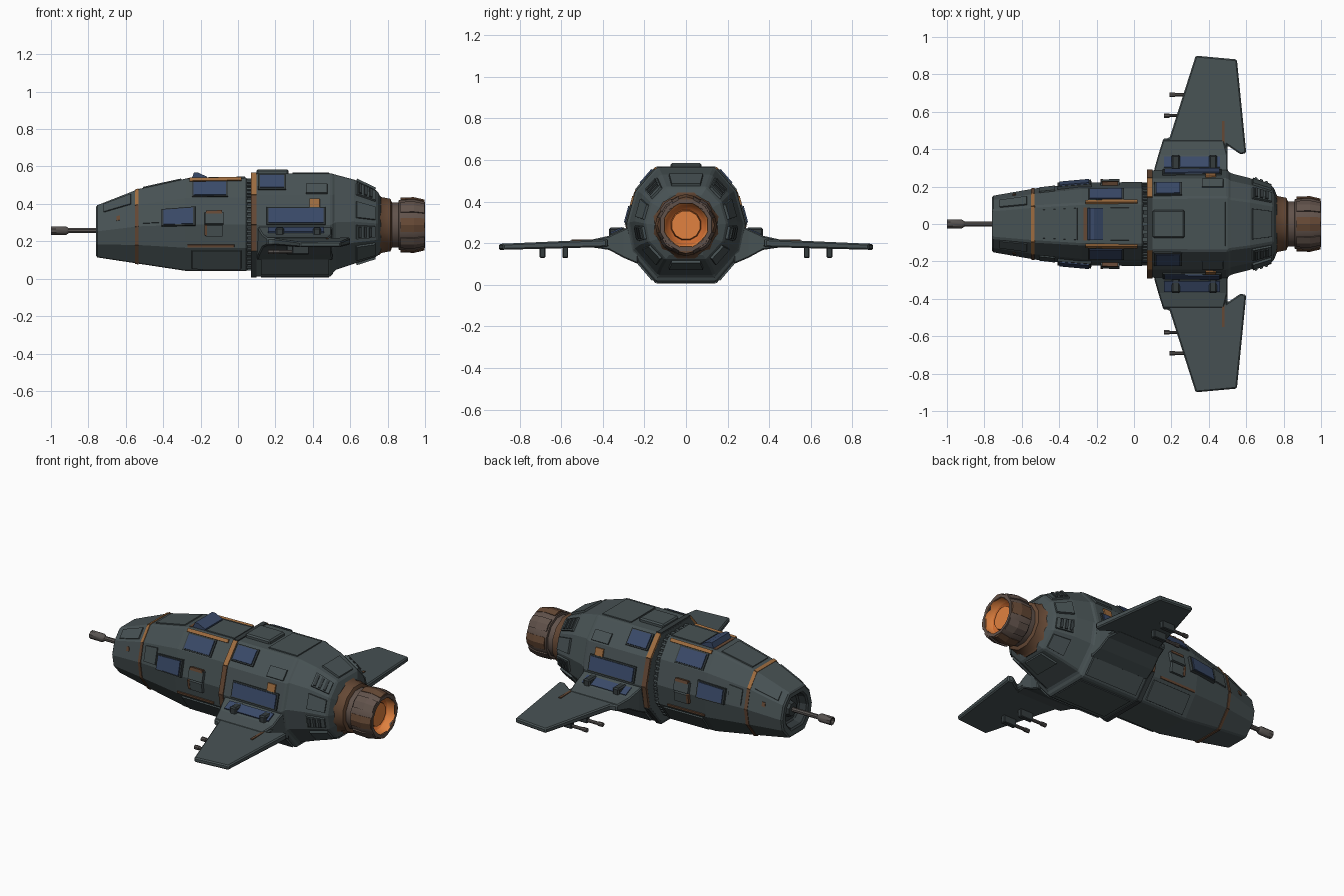
import bpy, bmesh, math
from mathutils import Vector

if "Cube" in bpy.data.objects:
    bpy.data.objects.remove(bpy.data.objects["Cube"])

def material(name, r, g, b):
    m = bpy.data.materials.new(name)
    m.diffuse_color = (r, g, b, 1)
    m.use_nodes = True
    m.node_tree.nodes["Principled BSDF"].inputs["Base Color"].default_value = m.diffuse_color
    return m

HULL = material("hull grey", 0.064, 0.084, 0.088)
DARK = material("dark grey", 0.035, 0.045, 0.048)
BLUE = material("panel blue", 0.042, 0.068, 0.14)
ORANGE = material("stripe ochre", 0.34, 0.15, 0.05)
RUST = material("rust brown", 0.13, 0.065, 0.035)
METAL = material("engine metal", 0.12, 0.085, 0.07)
GUN = material("gun metal", 0.10, 0.09, 0.085)
GLOW = material("engine glow", 0.75, 0.22, 0.05)
CORE = material("engine core", 0.62, 0.15, 0.03)

def make(name, verts, faces, mats, rule=None, bevel=0, smooth=False):
    bm = bmesh.new()
    vs = [bm.verts.new(v) for v in verts]
    for f in faces:
        bm.faces.new([vs[i] for i in f])
    bmesh.ops.recalc_face_normals(bm, faces=bm.faces[:])
    if rule:
        for f in bm.faces:
            f.material_index = rule(f.calc_center_median())
    me = bpy.data.meshes.new(name)
    bm.to_mesh(me)
    bm.free()
    ob = bpy.data.objects.new(name, me)
    bpy.context.collection.objects.link(ob)
    for m in (mats if isinstance(mats, list) else [mats]):
        me.materials.append(m)
    if bevel:
        b = ob.modifiers.new("bevel", 'BEVEL')
        b.width, b.segments, b.limit_method = bevel, 1, 'ANGLE'
    if smooth:
        bpy.context.view_layer.objects.active = ob
        ob.select_set(True)
        bpy.ops.object.shade_smooth_by_angle(angle=math.radians(40))
        ob.select_set(False)
    return ob

def loft(name, rings, mats, **kw):
    n = len(rings[0])
    faces = [(i*n+j, i*n+(j+1) % n, (i+1)*n+(j+1) % n, (i+1)*n+j)
             for i in range(len(rings)-1) for j in range(n)]
    faces += [tuple(range(n)), tuple(range((len(rings)-1)*n, len(rings)*n))]
    return make(name, [v for r in rings for v in r], faces, mats, **kw)

def box(name, x, y, z, mat, bevel=0.0):
    return loft(name, [[(a, y[0], z[0]), (a, y[1], z[0]), (a, y[1], z[1]), (a, y[0], z[1])] for a in x],
                mat, bevel=bevel)

def lathe(name, prof, y, z, mats, n=12, **kw):
    rings = [[(x, y+r*math.cos(2*math.pi*(i+.5)/n), z+r*math.sin(2*math.pi*(i+.5)/n)) for i in range(n)]
             for x, r in prof]
    return loft(name, rings, mats, smooth=True, **kw)

# Ten-sided fuselage section, placed by (x, half width, bottom z, top z)
HALF = [(.5, 1), (.85, .79), (1, .5), (.91, .25), (.5, 0)]
PROF = HALF + [(-y, t) for y, t in reversed(HALF)]

def ring(s):
    x, w, b, t = s
    return [(x, y*w, b+(t-b)*h) for y, h in PROF]

FRONT = [(-.76, .15, .115, .39), (-.53, .19, .08, .48), (-.28, .22, .042, .535), (.05, .225, .04, .54)]
REAR = [(.07, .285, .012, .563), (.5, .288, .012, .563), (.515, .272, .045, .558), (.62, .245, .08, .53),
        (.745, .2, .12, .47)]
loft("front_hull", [ring((-.70, .095, .175, .335)), ring((-.757, .105, .16, .35))] +
     [ring(s) for s in FRONT] + [ring((.052, .18, .09, .48))], [HULL, DARK],
     rule=lambda c: int(-.75 < c.x < -.69), bevel=.008)
loft("rear_hull", [ring((.068, .2, .08, .5))] + [ring(s) for s in REAR] + [ring((.765, .15, .15, .43))],
     HULL, bevel=.008)
loft("hull_joint", [ring((.03, .21, .055, .525)), ring((.09, .21, .055, .525))], DARK)

def surf(hull, x, k, u):
    for a, b in zip(hull, hull[1:]):
        if x <= b[0]:
            break
    f = (x-a[0])/(b[0]-a[0])
    r = ring([p+(q-p)*f for p, q in zip(a, b)])
    return Vector(r[k]).lerp(Vector(r[(k+1) % 10]), u)

# Plate lying on hull side k; mirrored unless it is the top (9) or bottom (4)
def patch(name, hull, x0, x1, k, u0, u1, lift, mat, inset=.004):
    c = [surf(hull, *p) for p in ((x0, k, u0), (x1, k, u0), (x1, k, u1), (x0, k, u1))]
    mid = sum(c, Vector())/4
    n = (c[2]-c[0]).cross(c[3]-c[1]).normalized()
    if n.dot(mid-Vector((mid.x, 0, .28))) < 0:
        n.negate()
    low = [p-n*.02 for p in c]
    top = [p+n*lift+(mid-p).normalized()*inset for p in c]
    for s, tag in ((1, "left"), (-1, "right")):
        if s < 0 and k in (4, 9):
            break
        loft(name+"_"+tag, [[(v.x, v.y*s, v.z) for v in r] for r in (low, top)], mat)

# Painted bands around nose and front of rear hull
for k in (9, 0, 1, 2, 3, 4):
    patch("nose_band_%d" % k, FRONT, -.55, -.531, k, 0, 1, .004, ORANGE if k in (9, 0) else RUST, 0)
    patch("collar_%d" % k, REAR, .07, .1, k, 0, 1, .006, {0: ORANGE, 1: RUST, 2: RUST}.get(k, DARK), 0)

# Blue panels, each on a raised frame
for name, h, x0, x1, k, u0, u1, l in (
        ("side_window", FRONT, -.40, -.235, 1, .38, 1.0, .022),
        ("upper_window", FRONT, -.24, -.06, 0, .22, .92, .012),
        ("rear_upper_window", REAR, .115, .25, 0, .12, .72, .014),
        ("rear_side_window", REAR, .16, .46, 1, .45, .95, .014)):
    patch(name+"_frame", h, x0-.01, x1+.01, k, u0-.05, u1+.05, l-.006, DARK)
    patch(name, h, x0, x1, k, u0, u1, l, BLUE)

# Ochre and rust markings, hatches, armour plates
patch("roof_stripe", FRONT, -.26, .02, 0, 0, .16, .008, ORANGE, 0)
patch("roof_cross_stripe", FRONT, -.27, -.25, 9, .1, .9, .003, RUST, 0)
patch("side_hatch", FRONT, -.18, -.075, 1, .55, 1, .018, HULL)
patch("side_hatch_mark", FRONT, -.17, -.085, 1, .5, .62, .021, RUST, 0)
patch("side_hatch_lower", FRONT, -.175, -.08, 2, 0, .5, .016, HULL)
patch("side_hatch_edge", FRONT, -.18, -.165, 2, 0, .45, .018, RUST, 0)
patch("lower_stripe", FRONT, -.27, -.02, 2, .86, .97, .006, RUST, 0)
patch("nose_mark", FRONT, -.65, -.63, 1, .3, .55, .004, RUST, 0)
patch("nose_top_mark", FRONT, -.5, -.48, 9, .35, .65, .004, RUST, 0)
patch("rear_mark", REAR, .38, .44, 1, .12, .42, .008, ORANGE)
patch("rear_mark_panel", REAR, .36, .48, 0, .5, .95, .008, HULL)
patch("roof_plate", FRONT, -.16, .04, 9, .1, .9, .006, HULL)
patch("nose_plate", FRONT, -.51, -.3, 9, .1, .9, .006, HULL)
patch("nose_side_plate", FRONT, -.51, -.42, 1, .1, .9, .007, HULL)
patch("nose_slope_plate", FRONT, -.72, -.57, 0, .15, .85, .007, HULL)
patch("belly_slope_plate", FRONT, -.25, .02, 3, .1, .9, .008, HULL)
patch("rear_belly_slope_plate", REAR, .12, .49, 3, .1, .9, .01, HULL)
patch("rear_belly_plate", REAR, .12, .49, 4, .1, .9, .005, HULL)
patch("rear_roof_plate", REAR, .29, .49, 9, .08, .92, .006, HULL)
for k in (9, 0, 1, 2, 3, 4):
    patch("tail_plate_%d" % k, REAR, .63, .735, k, .15, .85, .012, HULL)
for i in range(3):
    patch("vent_%d" % i, REAR, .64+i*.028, .656+i*.028, 0, .2, .8, .02, DARK)
    patch("side_vent_%d" % i, REAR, .64+i*.028, .656+i*.028, 2, .2, .8, .02, DARK)

# Teeth around the hull joint
for k in (9, 0, 1, 2, 3, 4):
    for i in range(5):
        patch("joint_tooth_%d_%d" % (k, i), [(.04, .21, .055, .525), (.08, .21, .055, .525)],
              .045, .075, k, .05+i*.2, .15+i*.2, .012, HULL, 0)

# Roof hatch and raised roof window
box("roof_hatch", (.1, .27), (-.075, .075), (.55, .585), HULL, .008)
loft("roof_window", [[(-.25, y, .53), (-.235, y, .568), (-.215, y, .568), (-.165, y, .545), (-.165, y, .53)]
                     for y in (-.085, .085)], BLUE)

# Nose gun
lathe("nose_gun_barrel", [(-.92, .014), (-.69, .014)], 0, .257, GUN, 8)
lathe("nose_gun_muzzle", [(-.985, .014), (-1, .018), (-1, .025), (-.92, .025), (-.905, .015)], 0, .257, GUN, 8)
lathe("nose_gun_mount", [(-.73, .04), (-.69, .05)], 0, .257, DARK, 8)

# Engine: collar, neck, nozzle with glowing inside
EZ = .287
lathe("engine_collar", [(.73, .165), (.755, .165), (.765, .155), (.815, .145), (.825, .12)], 0, EZ,
      [DARK, RUST], rule=lambda c: int(c.x > .757))
lathe("engine_neck", [(.8, .125), (.88, .125)], 0, EZ, METAL)
lathe("nozzle", [(.855, .11), (.86, .138), (.94, .143), (1, .128), (1, .11), (.95, .1), (.93, .075), (.96, .07)],
      0, EZ, [METAL, GLOW, CORE],
      rule=lambda c: 0 if c.x < .86 or math.hypot(c.y, c.z-EZ) > .112 else (2 if abs(c.x-.94) < .008 else 1))
for i in range(8):
    a = i*math.pi/4
    rings = [[(x, r*math.cos(a+d), EZ+r*math.sin(a+d)) for r, d in
              ((ro-.02, -.27), (ro+.005, -.27), (ro+.009, 0), (ro+.005, .27), (ro-.02, .27))]
             for x, ro in ((.868, .137), (.94, .14), (.997, .127))]
    loft("nozzle_petal_%d" % i, rings, METAL if i % 2 else RUST)

# Wings, root fairings, brackets and wing guns
OUT = [(.12, .25), (.155, .455), (.19, .46), (.33, .9), (.55, .88), (.6, .38), (.57, .372), (.5, .42), (.5, .25)]
for s, tag in ((1, "left"), (-1, "right")):
    def wz(y):
        return .2-.035*(y-.4)
    loft("wing_"+tag, [[(x, y*s, wz(y)+d*(1.25-.5*y)) for x, y in OUT] for d in (-.018, .018)], HULL, bevel=.007)
    loft("wing_root_"+tag, [[(x0, y*s, z0), (x1, y*s, z0), (x1, y*s, z1), (x0, y*s, z1)]
                            for y, x0, x1, z0, z1 in ((.23, .1, .51, .1, .3), (.3, .11, .5, .13, .268),
                                                      (.37, .13, .5, .168, .236), (.45, .155, .48, .18, .218))],
         HULL, bevel=.006)
    make("root_panel_"+tag, [(x, y*s, z) for x, y, z in
                             ((.16, .305, .27), (.46, .305, .27), (.46, .36, .2455), (.16, .36, .2455))],
         [(0, 1, 2, 3)], BLUE).modifiers.new("thick", 'SOLIDIFY').thickness = .008
    for i, x in enumerate((.2, .4)):
        box("root_bracket_%d_%s" % (i, tag), (x, x+.045), sorted((.29*s, .37*s)), (.22, .275), DARK, .008)
    box("aileron_mark_"+tag, (.47, .485), sorted((.42*s, .55*s)), (.2, .2185), RUST)
    for i, (y, x) in enumerate(((.58, .16), (.69, .19))):
        lathe("wing_gun_%d_%s" % (i, tag), [(x, .013), (x+.03, .013), (x+.03, .01), (x+.16, .01)], y*s, .145, GUN, 8)
        box("gun_pylon_%d_%s" % (i, tag), (x+.1, x+.19), (y*s-.014, y*s+.014), (.13, .19), DARK, .004)
